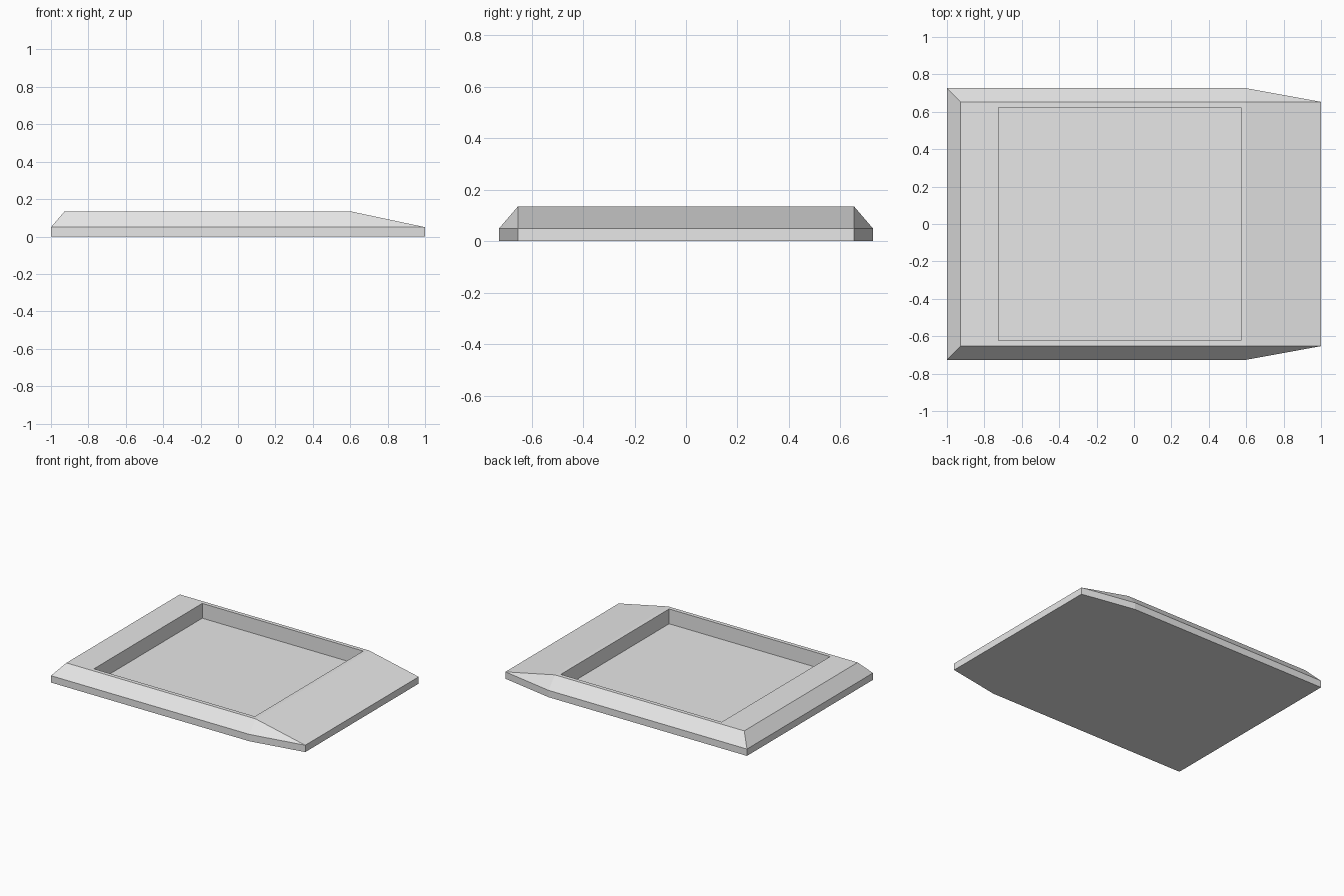
import bpy
import bmesh

if "Cube" in bpy.data.objects:
    bpy.data.objects.remove(bpy.data.objects["Cube"])

# Main dimensions
BASE_Z, TOP_Z, FLOOR_Z = 0.05, 0.135, 0.027
OUT_Y, IN_Y = 0.726, 0.653
BEND_X, TOP_LEFT_X = 0.6, -0.927

grey = bpy.data.materials.new("light_grey")
grey.diffuse_color = (0.8, 0.8, 0.8, 1)
grey.use_nodes = True
grey.node_tree.nodes["Principled BSDF"].inputs["Base Color"].default_value = grey.diffuse_color


def ring(bm, points, z):
    return [bm.verts.new((x, y, z)) for x, y in points]


def band(bm, low, high):
    n = len(low)
    for i in range(n):
        j = (i + 1) % n
        bm.faces.new((low[i], low[j], high[j], high[i]))


bm = bmesh.new()

# Base slab: six-sided outline with the right corners drawn in
outline = [(-1, -OUT_Y), (BEND_X, -OUT_Y), (1, -IN_Y),
           (1, IN_Y), (BEND_X, OUT_Y), (-1, OUT_Y)]
bottom = ring(bm, outline, 0)
rim = ring(bm, outline, BASE_Z)
bm.faces.new(bottom[::-1])
band(bm, bottom, rim)

# Raised top with bevelled sides and a long ramp to the right
top = ring(bm, [(TOP_LEFT_X, -IN_Y), (BEND_X, -IN_Y),
                (BEND_X, IN_Y), (TOP_LEFT_X, IN_Y)], TOP_Z)
bm.faces.new((rim[0], rim[1], top[1], top[0]))   # front bevel
bm.faces.new((rim[1], rim[2], top[1]))           # front ramp corner
bm.faces.new((rim[2], rim[3], top[2], top[1]))   # ramp
bm.faces.new((rim[3], rim[4], top[2]))           # back ramp corner
bm.faces.new((rim[4], rim[5], top[3], top[2]))   # back bevel
bm.faces.new((rim[5], rim[0], top[0], top[3]))   # left bevel

# Rectangular recess sunk into the top
opening = [(-0.725, -0.624), (0.573, -0.624), (0.573, 0.624), (-0.725, 0.624)]
lip = ring(bm, opening, TOP_Z)
floor = ring(bm, opening, FLOOR_Z)
band(bm, top, lip)
band(bm, lip, floor)
bm.faces.new(floor)

bmesh.ops.recalc_face_normals(bm, faces=bm.faces)
mesh = bpy.data.meshes.new("recessed_tray")
bm.to_mesh(mesh)
bm.free()
mesh.materials.append(grey)
tray = bpy.data.objects.new("recessed_tray", mesh)
bpy.context.collection.objects.link(tray)
